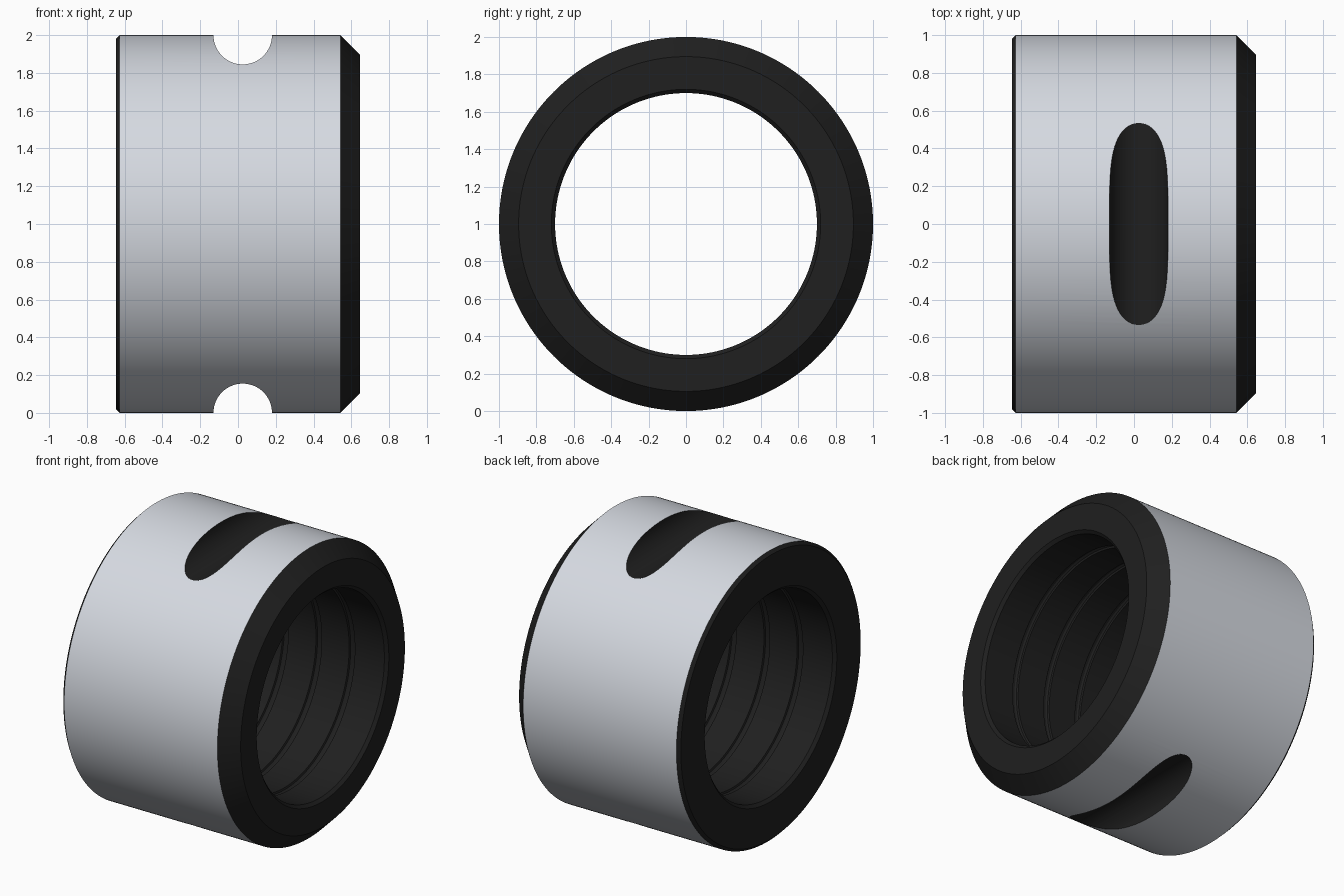
import bpy, bmesh, math

if "Cube" in bpy.data.objects:
    bpy.data.objects.remove(bpy.data.objects["Cube"])

SEG = 192
HALF, BORE = 0.647, 0.70


def make_material(name, rgb):
    m = bpy.data.materials.new(name)
    m.diffuse_color = (*rgb, 1)
    m.use_nodes = True
    m.node_tree.nodes["Principled BSDF"].inputs["Base Color"].default_value = m.diffuse_color
    return m


steel = make_material("bright_steel", (0.67, 0.70, 0.755))
black = make_material("black_finish", (0.014, 0.014, 0.014))

# closed wall profile as (x, radius): outside with end chamfers, then the bore
profile = [(-HALF, 0.98), (-HALF + 0.02, 1.0), (0.543, 1.0), (HALF, 0.895),
           (HALF, BORE + 0.02), (HALF - 0.02, BORE)]
# narrow rounded grooves around the bore
for gx in (0.38, 0.127, -0.127, -0.38):
    for a in range(0, 181, 36):
        t = math.radians(a)
        profile.append((gx + 0.022 * math.cos(t), BORE + 0.02 * math.sin(t)))
profile += [(-HALF + 0.02, BORE), (-HALF, BORE + 0.02)]

# bushing: profile revolved around the x axis at z = 1
bm = bmesh.new()
rings = []
for i in range(SEG):
    a = 2 * math.pi * i / SEG
    rings.append([bm.verts.new((x, r * math.sin(a), 1 + r * math.cos(a))) for x, r in profile])
n = len(profile)
for i in range(SEG):
    p, q = rings[i], rings[(i + 1) % SEG]
    for j in range(n):
        k = (j + 1) % n
        face = bm.faces.new((p[j], p[k], q[k], q[j]))
        face.material_index = 0 if j == 1 else 1  # only the outer wall is bright
bmesh.ops.recalc_face_normals(bm, faces=bm.faces)
mesh = bpy.data.meshes.new("bushing")
bm.to_mesh(mesh)
bm.free()
mesh.materials.append(steel)
mesh.materials.append(black)
bushing = bpy.data.objects.new("bushing", mesh)
bpy.context.collection.objects.link(bushing)

# round spanner notches across the top and bottom, black inside
for name, z in (("top_notch_cutter", 2.0), ("bottom_notch_cutter", 0.0)):
    bpy.ops.mesh.primitive_cylinder_add(vertices=64, radius=0.155, depth=2.6,
                                        location=(0.025, 0, z), rotation=(math.pi / 2, 0, 0))
    cutter = bpy.context.object
    cutter.name = name
    cutter.hide_render = True
    cutter.data.materials.append(steel)
    cutter.data.materials.append(black)
    for poly in cutter.data.polygons:
        poly.material_index = 1
    bpy.context.view_layer.objects.active = bushing
    mod = bushing.modifiers.new(name, 'BOOLEAN')
    mod.operation = 'DIFFERENCE'
    mod.solver = 'EXACT'
    mod.object = cutter
    bpy.ops.object.modifier_apply(modifier=mod.name)
    bpy.data.objects.remove(cutter, do_unlink=True)

# smooth shading with sharp edges kept
bpy.ops.object.select_all(action='DESELECT')
bushing.select_set(True)
bpy.context.view_layer.objects.active = bushing
bpy.ops.object.shade_smooth_by_angle(angle=math.radians(30))
